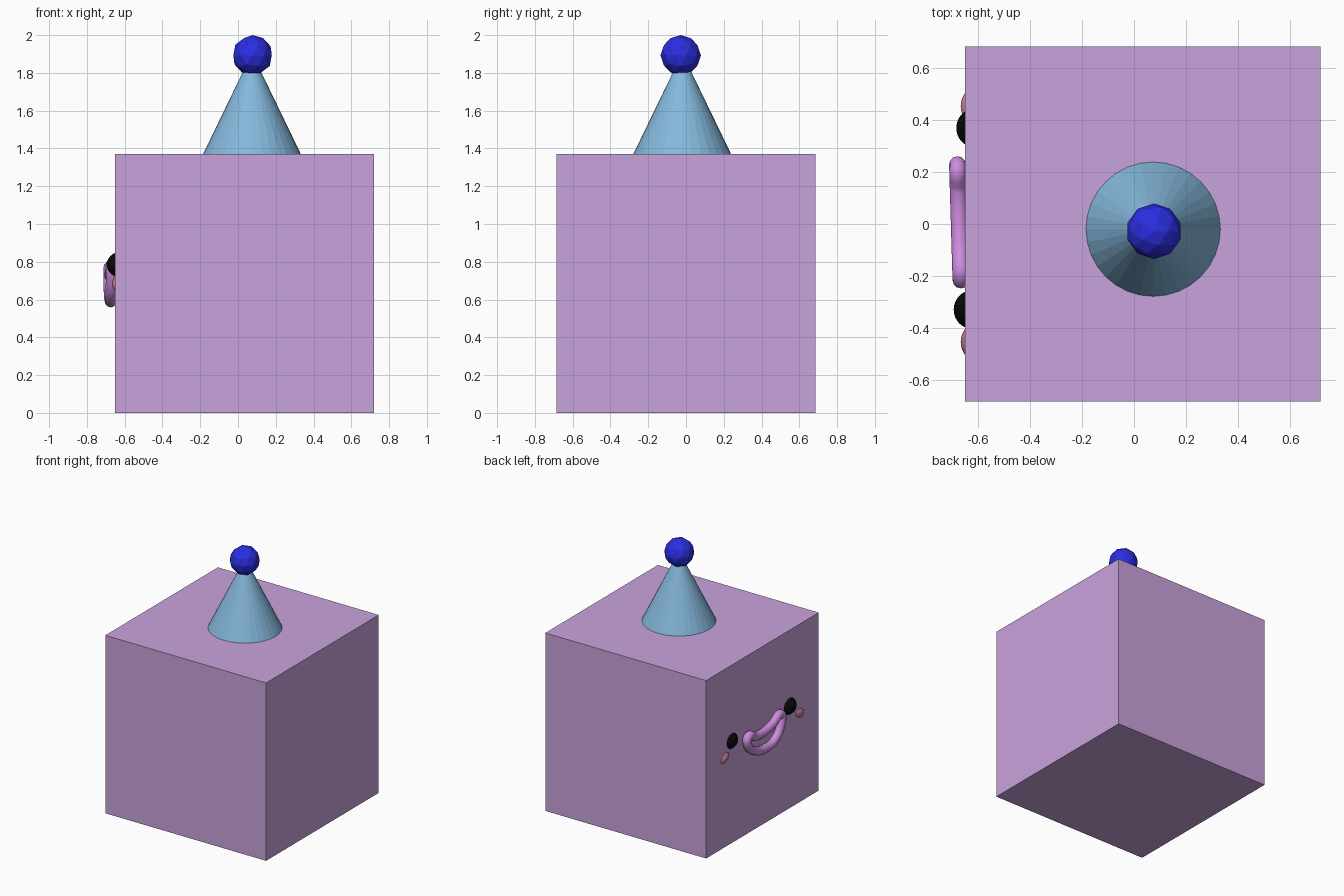
import bpy
import math

if "Cube" in bpy.data.objects:
    bpy.data.objects.remove(bpy.data.objects["Cube"])


def material(name, rgb):
    # picked screen colour converted to linear
    m = bpy.data.materials.new(name)
    m.diffuse_color = [((c / 255 + 0.055) / 1.055) ** 2.4 if c > 10 else c / 3300 for c in rgb] + [1]
    m.use_nodes = True
    m.node_tree.nodes["Principled BSDF"].inputs["Base Color"].default_value = m.diffuse_color
    return m


LILAC = material("lilac", (201, 163, 220))
SKY = material("sky_blue", (133, 184, 220))
BLUE = material("deep_blue", (42, 46, 225))
BLACK = material("black", (8, 8, 8))
ROSE = material("rose", (200, 125, 145))
ORCHID = material("orchid", (205, 140, 222))


def finish(name, mat, smooth=False):
    ob = bpy.context.object
    ob.name = name
    ob.data.materials.append(mat)
    if smooth:
        bpy.ops.object.shade_smooth()
    return ob


def ellipsoid(name, mat, loc, size, tilt=0):
    bpy.ops.mesh.primitive_uv_sphere_add(segments=32, ring_count=16, radius=1,
                                         location=loc, rotation=(tilt, 0, 0))
    ob = finish(name, mat, True)
    ob.scale = size


# Cube body
bpy.ops.mesh.primitive_cube_add(size=1.37, location=(0.034, 0, 0.685))
finish("body", LILAC)

# Party hat and faceted bobble
bpy.ops.mesh.primitive_cone_add(vertices=32, radius1=0.259, radius2=0, depth=0.535,
                                location=(0.074, -0.02, 1.37 + 0.2675))
finish("hat", SKY)
bpy.ops.mesh.primitive_ico_sphere_add(subdivisions=2, radius=0.107, location=(0.077, -0.028, 1.893))
finish("hat_bobble", BLUE)

# Eyes and cheeks on the -x side
ellipsoid("eye_left", BLACK, (-0.615, 0.37, 0.785), (0.07, 0.074, 0.066))
ellipsoid("eye_right", BLACK, (-0.625, -0.33, 0.785), (0.07, 0.074, 0.066))
for side, label in ((1, "left"), (-1, "right")):
    ellipsoid("cheek_" + label, ROSE, (-0.61, 0.455 * side, 0.685), (0.058, 0.075, 0.045),
              math.radians(-20 * side))

# Open smile: closed tube along the lips
lips = [(0.215, 0.765), (0.13, 0.735), (0.02, 0.725), (-0.08, 0.74), (-0.205, 0.775),
        (-0.2, 0.7), (-0.12, 0.61), (0.0, 0.592), (0.12, 0.62), (0.222, 0.705)]
curve = bpy.data.curves.new("mouth", 'CURVE')
curve.dimensions = '3D'
curve.bevel_depth = 0.032
curve.bevel_resolution = 4
spline = curve.splines.new('BEZIER')
spline.bezier_points.add(len(lips) - 1)
for p, (y, z) in zip(spline.bezier_points, lips):
    p.co = (-0.674 - 0.03 * y, y, z)
    p.handle_left_type = p.handle_right_type = 'AUTO'
spline.use_cyclic_u = True
mouth = bpy.data.objects.new("mouth", curve)
bpy.context.collection.objects.link(mouth)
bpy.ops.object.select_all(action='DESELECT')
mouth.select_set(True)
bpy.context.view_layer.objects.active = mouth
bpy.ops.object.convert(target='MESH')
finish("mouth", ORCHID, True)
